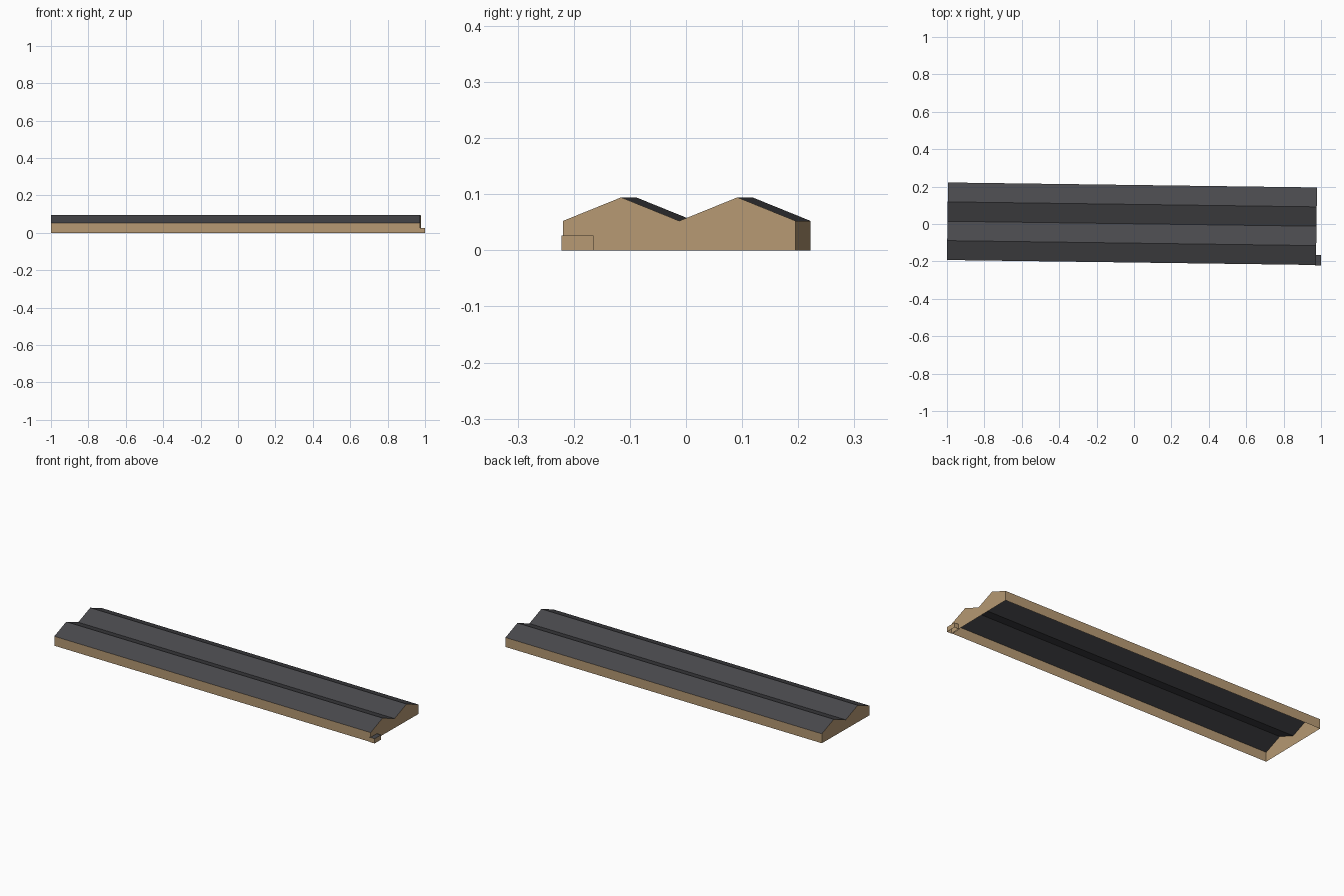
import bpy, bmesh, math
from mathutils import Matrix

if "Cube" in bpy.data.objects:
    bpy.data.objects.remove(bpy.data.objects["Cube"])


def material(name, color):
    m = bpy.data.materials.new(name)
    m.diffuse_color = (*color, 1)
    m.use_nodes = True
    m.node_tree.nodes["Principled BSDF"].inputs["Base Color"].default_value = m.diffuse_color
    return m


TAN = material("tan wall", (0.47, 0.32, 0.172))
DARK = material("dark roof", (0.066, 0.066, 0.073))

# The whole building is turned slightly about its left front corner
PLACE = Matrix.Translation((-1, -0.1925, 0)) @ Matrix.Rotation(-0.0135, 4, 'Z')


def shell(name, profile, x0, x1):
    """Extrude a (y, z) outline along x, leaving the ground side open."""
    bm = bmesh.new()
    ends = [[bm.verts.new((x, y, z)) for y, z in profile] for x in (x0, x1)]
    a, b = ends
    for i in range(len(profile) - 1):
        bm.faces.new((a[i], a[i + 1], b[i + 1], b[i]))
    bm.faces.new(a)
    bm.faces.new(b[::-1])
    bmesh.ops.recalc_face_normals(bm, faces=bm.faces)
    bm.normal_update()
    # recalc may pick inside for an open shell: make the roof point up
    if sum(f.normal.z for f in bm.faces) < 0:
        bmesh.ops.reverse_faces(bm, faces=bm.faces)
        bm.normal_update()
    for f in bm.faces:
        f.material_index = 1 if f.normal.z > 0.3 else 0
    bm.transform(PLACE)
    me = bpy.data.meshes.new(name)
    bm.to_mesh(me)
    bm.free()
    me.materials.append(TAN)
    me.materials.append(DARK)
    ob = bpy.data.objects.new(name, me)
    bpy.context.collection.objects.link(ob)
    return ob


# Long hall with a double-gabled roof
W, EAVE, RIDGE = 0.4145, 0.0525, 0.0945
roof = [(W * i / 4, RIDGE if i % 2 else EAVE) for i in range(5)]
shell("hall", [(0, 0)] + roof + [(W, 0)], 0, 1.973)

# Small flat-roofed annex on the right end
shell("annex", [(-0.0025, 0), (-0.0025, 0.0265), (0.0545, 0.0265), (0.0545, 0)], 1.968, 1.9995)
